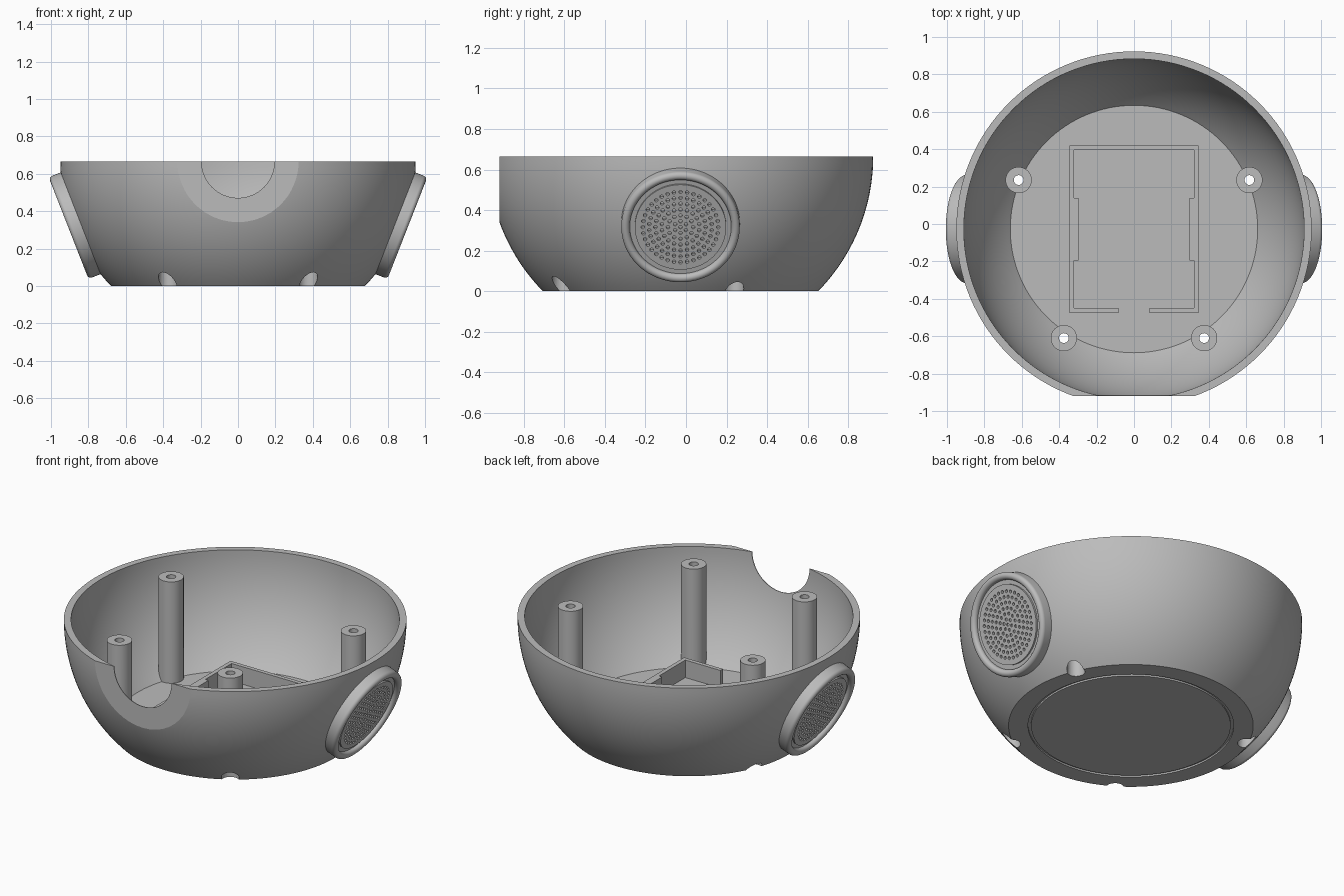
import bpy, bmesh
from math import radians, sqrt, asin, sin, cos, pi
from mathutils import Matrix, Vector

if "Cube" in bpy.data.objects:
    bpy.data.objects.remove(bpy.data.objects["Cube"])

CY, H = -0.027, 0.665          # bowl axis and rim height
R_OUT, R_IN, FLOOR = 0.95, 0.91, 0.04
TILT = radians(90 + 21.4)      # speaker axis, outward and downward

grey = bpy.data.materials.new("plain grey")
grey.use_nodes = True
grey.diffuse_color = (0.5, 0.5, 0.5, 1)
grey.node_tree.nodes["Principled BSDF"].inputs["Base Color"].default_value = (0.5, 0.5, 0.5, 1)


def finish(name, bm, matrix=Matrix()):
    bmesh.ops.recalc_face_normals(bm, faces=bm.faces)
    bm.transform(matrix)
    mesh = bpy.data.meshes.new(name)
    bm.to_mesh(mesh)
    bm.free()
    mesh.materials.append(grey)
    obj = bpy.data.objects.new(name, mesh)
    bpy.context.collection.objects.link(obj)
    return obj


def lathe(name, profile, matrix=Matrix(), steps=128):
    bm = bmesh.new()
    verts = [bm.verts.new((r, 0, z)) for r, z in profile]
    edges = [bm.edges.new(pair) for pair in zip(verts, verts[1:])]
    bmesh.ops.spin(bm, geom=verts + edges, cent=(0, 0, 0), axis=(0, 0, 1),
                   angle=2 * pi, steps=steps)
    bmesh.ops.remove_doubles(bm, verts=bm.verts, dist=0.00005)
    return finish(name, bm, matrix)


def add_cylinder(bm, r, z0, z1, x=0, y=0, sides=32):
    bmesh.ops.create_cone(bm, cap_ends=True, segments=sides, radius1=r, radius2=r,
                          depth=z1 - z0, matrix=Matrix.Translation((x, y, (z0 + z1) / 2)))


def add_box(bm, x0, x1, y0, y1, z0, z1):
    size = Matrix.Diagonal((x1 - x0, y1 - y0, z1 - z0, 1))
    centre = Vector((x0 + x1, y0 + y1, z0 + z1)) / 2
    bmesh.ops.create_cube(bm, size=1, matrix=Matrix.Translation(centre) @ size)


def boolean(obj, tool, operation="DIFFERENCE"):
    mod = obj.modifiers.new("cut", "BOOLEAN")
    mod.object, mod.operation, mod.solver = tool, operation, "EXACT"
    graph = bpy.context.evaluated_depsgraph_get()
    mesh = bpy.data.meshes.new_from_object(obj.evaluated_get(graph))
    obj.modifiers.clear()
    obj.data = mesh


def smooth(obj, angle=15):
    bpy.ops.object.select_all(action="DESELECT")
    obj.select_set(True)
    bpy.context.view_layer.objects.active = obj
    bpy.ops.object.shade_smooth_by_angle(angle=radians(angle))


def arc(radius, z_start, steps=24):
    # Sphere profile from a low height up to the rim
    a0 = asin((H - z_start) / radius)
    return [(radius * cos(a0 * (1 - i / steps)), H - radius * sin(a0 * (1 - i / steps)))
            for i in range(steps + 1)]


axis = Matrix.Translation((0, CY, 0))
helpers = []

# Bowl shell with a round groove under the base
groove = [(0, 0), (0.553, 0), (0.553, 0.01), (0.57, 0.01), (0.57, 0)]
bowl = lathe("bowl_shell", groove + arc(R_OUT, 0) + arc(R_IN, FLOOR)[::-1] + [(0, FLOOR)], axis)

# Front flat
bm = bmesh.new()
add_box(bm, -0.6, 0.6, -1.2, -0.92, -0.1, 0.9)
front_cutter = finish("front_cutter", bm)

# Round front opening
bm = bmesh.new()
add_cylinder(bm, 0.195, 0.6, 1.3, sides=64)
opening_cutter = finish("opening_cutter", bm,
                        Matrix.Translation((0, 0, H + 0.001)) @ Matrix.Rotation(pi / 2, 4, "X"))
helpers += [front_cutter, opening_cutter]
boolean(bowl, front_cutter)
boolean(bowl, opening_cutter)

# Screw posts, trimmed to the bowl and drilled from below
core = lathe("post_trimmer", [(0, 0.002)] + arc(R_OUT - 0.003, 0.002) + [(0, H)], axis)
helpers.append(core)
for side, label in ((1, "left"), (-1, "right")):
    for x, y, end in ((0.617, 0.235, "back"), (0.375, -0.61, "front")):
        bm = bmesh.new()
        add_cylinder(bm, 0.07, -0.05, 0.66, side * x, y, 48)
        post = finish(f"{end}_{label}_post", bm)
        boolean(post, core, "INTERSECT")
        for radius, top in ((0.05, 0.15), (0.026, 0.8)):
            bm = bmesh.new()
            add_cylinder(bm, radius, -0.1, top, side * x, y)
            drill = finish("drill", bm)
            helpers.append(drill)
            boolean(post, drill)
            boolean(bowl, drill)
        smooth(post)
smooth(bowl)

# Battery tray walls on the floor
bm = bmesh.new()
Z0, Z1 = FLOOR - 0.005, 0.147
add_box(bm, -0.345, 0.345, 0.395, 0.42, Z0, Z1)
for s in (-1, 1):
    for x0, x1, y0, y1 in ((0.32, 0.345, -0.45, 0.395), (0.298, 0.32, -0.195, 0.14),
                           (0.083, 0.345, -0.475, -0.45)):
        add_box(bm, min(s * x0, s * x1), max(s * x0, s * x1), y0, y1, Z0, Z1)
finish("tray_walls", bm)

# Speakers: rounded ring with a recessed perforated disc
EDGE, FACE = 0.25, 0.957
ring = [(EDGE + 0.021 + 0.021 * cos(a), 0.952 + 0.021 * sin(a))
        for a in (pi * i / 16 for i in range(17))]
speaker_profile = ([(0, 0.916), (0.2, 0.912), (0.28, 0.885), (0.292, 0.9)] + ring
                   + [(EDGE, 0.946), (0.225, 0.946), (0.225, FACE), (0, FACE)])
for side, label in ((1, "left"), (-1, "right")):
    place = Matrix.Translation((0, CY, H)) @ Matrix.Rotation(side * TILT, 4, "Y")
    speaker = lathe(f"{label}_speaker", speaker_profile, place, 96)
    bm = bmesh.new()
    for k in range(7):
        for i in range(max(1, 6 * k)):
            a = 2 * pi * i / max(1, 6 * k)
            add_cylinder(bm, 0.009, 0.935, 1.0, 0.031 * k * cos(a), 0.031 * k * sin(a), 12)
    punch = finish("grille_punch", bm, place)
    helpers.append(punch)
    boolean(speaker, punch)
    smooth(speaker, 25)

# Remove the cutting helpers
for obj in helpers:
    obj.hide_render = True
    bpy.data.objects.remove(obj)
